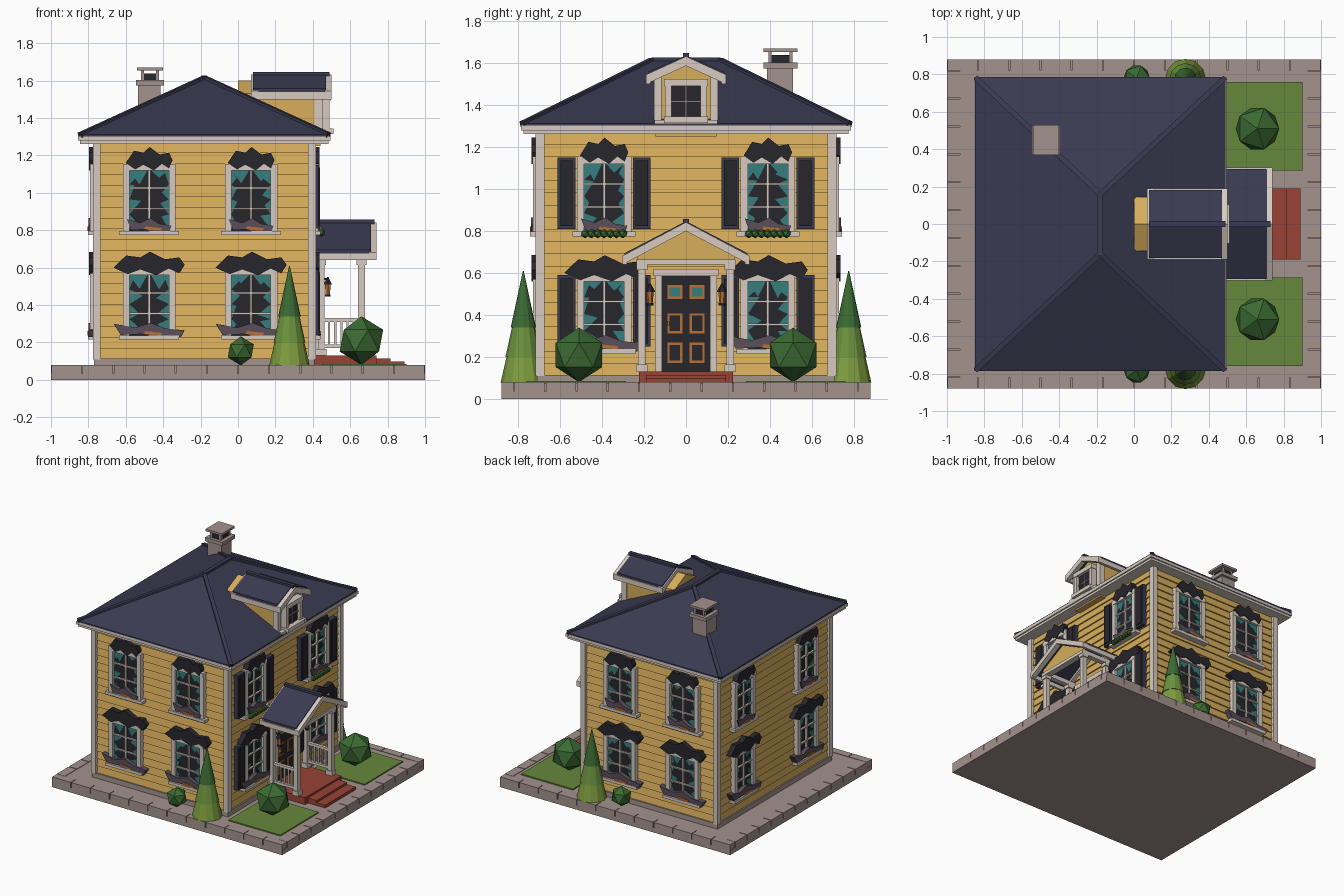
import bpy, bmesh, random
from math import radians
from mathutils import Matrix, Vector

if "Cube" in bpy.data.objects:
    bpy.data.objects.remove(bpy.data.objects["Cube"])

random.seed(4)
ID = Matrix.Identity(4)
WHITE, YELLOW, NAVY, STONE = "D6CAC0", "D6AC5C", "3C3D52", "A2928C"
DARK, TEAL, BRICK, WOOD = "2C2A30", "3A7C7C", "984438", "B87038"
parts = {}


def part(name, color):
    if name not in parts:
        parts[name] = (bmesh.new(), color)
    return parts[name][0]


def prism(name, color, pts, d0, d1, M=ID):
    """Profile (u, z) extruded outward (local -y) from d0 to d1."""
    bm = part(name, color)
    a = [bm.verts.new(M @ Vector((u, -d0, z))) for u, z in pts]
    b = [bm.verts.new(M @ Vector((u, -d1, z))) for u, z in pts]
    bm.faces.new(a)
    bm.faces.new(b[::-1])
    for i in range(len(pts)):
        j = (i + 1) % len(pts)
        bm.faces.new((a[i], b[i], b[j], a[j]))


def panel(name, color, u0, u1, d0, d1, z0, z1, M=ID):
    prism(name, color, [(u0, z0), (u1, z0), (u1, z1), (u0, z1)], d0, d1, M)


def box(name, color, x0, x1, y0, y1, z0, z1):
    panel(name, color, x0, x1, -y1, -y0, z0, z1)


def bar(name, color, p, q, w):
    p, q = Vector(p), Vector(q)
    M = Matrix.Translation((p + q) / 2) @ (q - p).to_track_quat('Z', 'Y').to_matrix().to_4x4()
    l = (q - p).length / 2
    panel(name, color, -w / 2, w / 2, -w / 2, w / 2, -l, l, M)


def cone(name, color, x, y, z0, z1, r0, r1, n=10):
    bmesh.ops.create_cone(part(name, color), cap_ends=True, segments=n, radius1=r0, radius2=r1,
                          depth=z1 - z0, matrix=Matrix.Translation((x, y, (z0 + z1) / 2)))


def wall(x, y, z, deg):
    return Matrix.Translation((x, y, z)) @ Matrix.Rotation(radians(deg), 4, 'Z')


def stack(name, color, levels):
    """Stacked rectangles (x0, x1, y half, z) skinned into a solid."""
    bm = part(name, color)
    rings = [[bm.verts.new((x, y, z)) for x, y in ((a, -h), (b, -h), (b, h), (a, h))]
             for a, b, h, z in levels]
    for r, s in zip(rings, rings[1:]):
        for i in range(4):
            bm.faces.new((r[i], r[(i + 1) % 4], s[(i + 1) % 4], s[i]))
    bm.faces.new(rings[0][::-1])
    bm.faces.new(rings[-1])


# Base slab, border stones and lawns
box("base_slab", STONE, -1, 1, -.88, .88, 0, .035)
box("base_paving", STONE, -.93, .93, -.82, .82, .03, .076)
for s in (-1, 1):
    for i in range(12):
        a = -1 + i / 6
        box("border_stones", STONE, a + .003, a + 1 / 6 - .003, *sorted((s * .82, s * .88)), .035, .08)
    for i in range(11):
        a = -.82 + i * 1.64 / 11
        box("border_stones", STONE, *sorted((s * .93, s)), a + .003, a + .146, .035, .08)
    box("lawn", "66863E", .45, .9, *sorted((s * .285, s * .76)), .07, .085)

# Foundation, clapboard walls, corner boards
box("foundation", STONE, -.77, .41, -.71, .71, .075, .115)
rows, levels = 20, []
for i in range(rows):
    z = .11 + i * 1.16 / rows
    levels += [(-.76, .40, .70, z), (-.75, .39, .69, z + 1.16 / rows)]
stack("siding", YELLOW, levels)
for x in (-.755, .395):
    for y in (-.695, .695):
        box("corner_boards", WHITE, x - .021, x + .021, y - .021, y + .021, .11, 1.27)

# Hip roof with eave trim and ridge caps
box("eave_trim", WHITE, -.845, .485, -.775, .775, 1.262, 1.285)
box("eave_trim", WHITE, -.855, .495, -.785, .785, 1.28, 1.302)
stack("hip_roof", NAVY, [(-.85, .49, .785, 1.298), (-.85, .49, .785, 1.312),
                         (-.19, -.17, .165, 1.613)])
for y in (-1, 1):
    for x in (-.845, .485):
        bar("ridge_caps", NAVY, (x, y * .78, 1.308), (-.18, y * .16, 1.612), .028)
bar("ridge_caps", NAVY, (-.18, -.165, 1.612), (-.18, .165, 1.612), .03)

# Chimney
box("chimney", STONE, -.535, -.415, .385, .51, 1.35, 1.575)
box("chimney", STONE, -.545, -.395, .37, .53, 1.575, 1.603)
box("chimney_flue", DARK, -.515, -.425, .395, .505, 1.6, 1.638)
for x in (-.51, -.43):
    for y in (.40, .50):
        box("chimney_posts", STONE, x - .008, x + .008, y - .008, y + .008, 1.6, 1.655)
box("chimney_cap", STONE, -.54, -.40, .37, .53, 1.653, 1.67)


# Gabled roof shared by the dormer and porch
GX = wall(0, 0, 0, 90)


def gable_roof(name, x0, x1, w, ze, zr, t, trims):
    def chevron(w, ze, zr, t):
        return [(-w, ze - t), (0, zr - t), (w, ze - t), (w, ze), (0, zr), (-w, ze)]
    prism(name + "_roof", NAVY, chevron(w - .008, ze + .012, zr + .005, t * .7), x0 + .01, x1 - .03, GX)
    for a, b in trims:
        prism(name + "_rake_trim", WHITE, chevron(w, ze, zr, t), a, b, GX)
    for s in (-1, 1):
        box(name + "_fascia", WHITE, x0, x1, *sorted((s * (w - .02), s * w)), ze - t, ze - .005)
    bar(name + "_ridge_cap", NAVY, (x0 + .01, 0, zr), (x1 - .01, 0, zr), .03)


# Dormer
gable_roof("dormer", .07, .50, .19, 1.545, 1.632, .045, [(.07, .11), (.465, .50)])
prism("dormer_walls", YELLOW, [(-.145, 1.25), (.145, 1.25), (.145, 1.53), (0, 1.6), (-.145, 1.53)], .0, .44, GX)
for s in (-1, 1):
    panel("dormer_posts", WHITE, s * .135 - .018, s * .135 + .018, .41, .455, 1.31, 1.54, GX)
    panel("dormer_window_frame", WHITE, s * .085 - .016, s * .085 + .016, .43, .49, 1.32, 1.52, GX)
for z0, z1, w, d in ((1.305, 1.328, .15, .49), (1.315, 1.345, .105, .51), (1.49, 1.525, .105, .495)):
    panel("dormer_window_frame", WHITE, -w, w, .43, d, z0, z1, GX)
panel("dormer_pane", DARK, -.08, .08, .43, .47, 1.34, 1.5, GX)
panel("dormer_muntins", "8A8084", -.005, .005, .465, .478, 1.34, 1.5, GX)
panel("dormer_muntins", "8A8084", -.08, .08, .465, .478, 1.412, 1.422, GX)


# Broken windows with soot above and rubble on the sill
def window(M, lower, hw, front):
    h, g = .38, hw - .035
    for s in (-1, 1):
        panel("window_frames", WHITE, s * hw, s * g, -.01, .03, 0, h, M)
    panel("window_frames", WHITE, -hw, hw, -.01, .032, h - .035, h, M)
    panel("window_sills", WHITE, -hw - .02, hw + .02, -.01, .042, 0, .022, M)
    panel("window_panes", DARK, -g, g, -.01, .006, .02, h - .03, M)
    for s in (-1, 1):
        for i in range(4):
            z, k = .03 + i * .08, random.uniform(.3, .8)
            prism("glass_shards", TEAL, [(s * g, z), (s * g, z + .08), (s * g * k, z + random.uniform(.02, .08))],
                  .005, .011, M)
        prism("glass_shards", TEAL, [(s * g, h - .035), (s * .01, h - .035),
                                     (s * g * .5, h - random.uniform(.07, .12))], .005, .012, M)
    panel("muntins", WHITE, -.006, .006, .004, .02, .02, h - .03, M)
    for z in (.14, .25):
        panel("muntins", WHITE, -g, g, .004, .02, z - .005, z + .005, M)
    k, rk = (.19, .19) if lower else (hw - .015, hw - .02)
    soot = [(-1, .005), (-.6, -.03), (-.25, -.005), (.2, -.035), (.55, 0), (.85, -.025), (1, .02),
            (.85, .06), (.45, .05), (.02, .09), (-.25, .06), (-.65, .07)]
    prism("soot_marks", DARK, [(u * k, h + z) for u, z in soot], -.005, .037, M)
    rubble = [(-1, .085), (-.8, .025), (-.2, .03), (.3, .012), (.9, .015), (1, .05),
              (.45, .06), (.05, .09), (-.4, .065)]
    prism("sill_rubble", "5A505A", [(u * rk, z) for u, z in rubble], -.005, .038, M)
    prism("broken_planks", WOOD, [(-.03, .03), (.06, .022), (.07, .036), (-.02, .046)], .03, .044, M)
    if front:
        for s in (-1, 1):
            panel("shutters", "3A3C4E", s * .137, s * .222, -.01, .03, .035, .375, M)
            panel("shutter_slats", DARK, s * .15, s * .209, .02, .038, .05, .36, M)
        if not lower:
            for i in range(7):
                bmesh.ops.create_icosphere(part("window_greenery", "3E6A36"), subdivisions=1, radius=.022,
                                           matrix=M @ Matrix.Translation(((i - 3) * .03, -.045, .012)))


for lower, z in ((True, .215), (False, .775)):
    for x in (-.475, .07):
        window(wall(x, -.70, z, 0), lower, .14, False)
        window(wall(x, .70, z, 180), lower, .14, False)
    for y in (-.39, .39):
        window(wall(.40, y, z, 90), lower, .13, True)
        window(wall(-.76, y, z, -90), lower, .13, False)

# Front door with six framed panels
D = wall(.40, 0, 0, 90)
for s in (-1, 1):
    panel("door_frame", WHITE, s * .115, s * .148, -.01, .03, .12, .6, D)
panel("door_frame", WHITE, -.155, .155, -.01, .04, .585, .62, D)
panel("door", DARK, -.118, .118, -.01, .015, .13, .59, D)
for u in (-.053, .053):
    for z, h in ((.51, .033), (.36, .048), (.22, .048)):
        panel("door_panel_frames", WOOD, u - .036, u + .036, .01, .022, z - h, z + h, D)
        panel("door_glass" if z > .5 else "door_panels", TEAL if z > .5 else DARK,
              u - .025, u + .025, .02, .025, z - h + .011, z + h - .011, D)
panel("door_knob", WOOD, -.088, -.078, .01, .035, .35, .37, D)

# Porch floor and steps
box("porch_floor", BRICK, .39, .74, -.225, .225, .075, .13)
box("porch_steps", BRICK, .73, .815, -.19, .19, .075, .115)
box("porch_steps", BRICK, .81, .89, -.19, .19, .075, .098)

# Porch roof, pediment and beams
gable_roof("porch", .40, .74, .302, .682, .842, .042, [(.40, .43), (.70, .74)])
prism("porch_pediment", YELLOW, [(-.23, .655), (.23, .655), (.23, .69), (0, .81), (-.23, .69)], .655, .68, GX)
panel("porch_beams", WHITE, -.235, .235, .64, .69, .64, .665, GX)

# Columns, railings and lanterns
for s in (-1, 1):
    y = s * .21
    box("porch_beams", WHITE, .40, .68, y - .02, y + .02, .64, .675)
    for x in (.445, .66):
        for z0, z1, r in ((.13, .165, .027), (.16, .63, .018), (.615, .645, .026)):
            box("porch_columns", WHITE, x - r, x + r, y - r, y + r, z0, z1)
    for z in (.17, .31):
        box("railings", WHITE, .45, .65, y - .012, y + .012, z, z + .02)
    for i in range(5):
        x = .487 + i * .033
        box("railings", WHITE, x - .006, x + .006, y - .006, y + .006, .18, .32)
    y = s * .172
    box("lanterns", DARK, .40, .485, y - .006, y + .006, .535, .545)
    cone("lanterns", DARK, .48, y, .51, .55, .026, .004, 6)
    cone("lantern_glass", WOOD, .48, y, .455, .512, .013, .018, 6)
    cone("lanterns", DARK, .48, y, .445, .457, .017, .017, 6)

    # Shrubs and conical trees
    for x, yy, z, r in ((.66, .51, .21, .13), (.015, .78, .155, .078)):
        bmesh.ops.create_icosphere(part("bushes", "3E6A36"), subdivisions=1, radius=r,
                                   matrix=Matrix.Translation((x, s * yy, z)))
    for n, c, z0, z1, r0, r1 in (("tree_lower", "7C9A40", .078, .21, .108, .078),
                                 ("tree_middle", "6A9040", .2, .36, .085, .05),
                                 ("tree_top", "3E6A36", .34, .61, .06, .002)):
        cone(n, c, .275, s * .775, z0, z1, r0, r1, 12)

# Turn every collected part into an object
mats = {}
for name, (bm, color) in parts.items():
    bmesh.ops.recalc_face_normals(bm, faces=bm.faces)
    me = bpy.data.meshes.new(name)
    bm.to_mesh(me)
    bm.free()
    if color not in mats:
        mats[color] = bpy.data.materials.new("color_" + color)
        rgb = [(int(color[i:i + 2], 16) / 255) ** 2.2 for i in (0, 2, 4)]
        mats[color].diffuse_color = (*rgb, 1)
    me.materials.append(mats[color])
    bpy.context.collection.objects.link(bpy.data.objects.new(name, me))

for m in bpy.data.materials:
    if m.users and not m.is_grease_pencil:
        m.use_nodes = True
        m.node_tree.nodes["Principled BSDF"].inputs["Base Color"].default_value = m.diffuse_color
